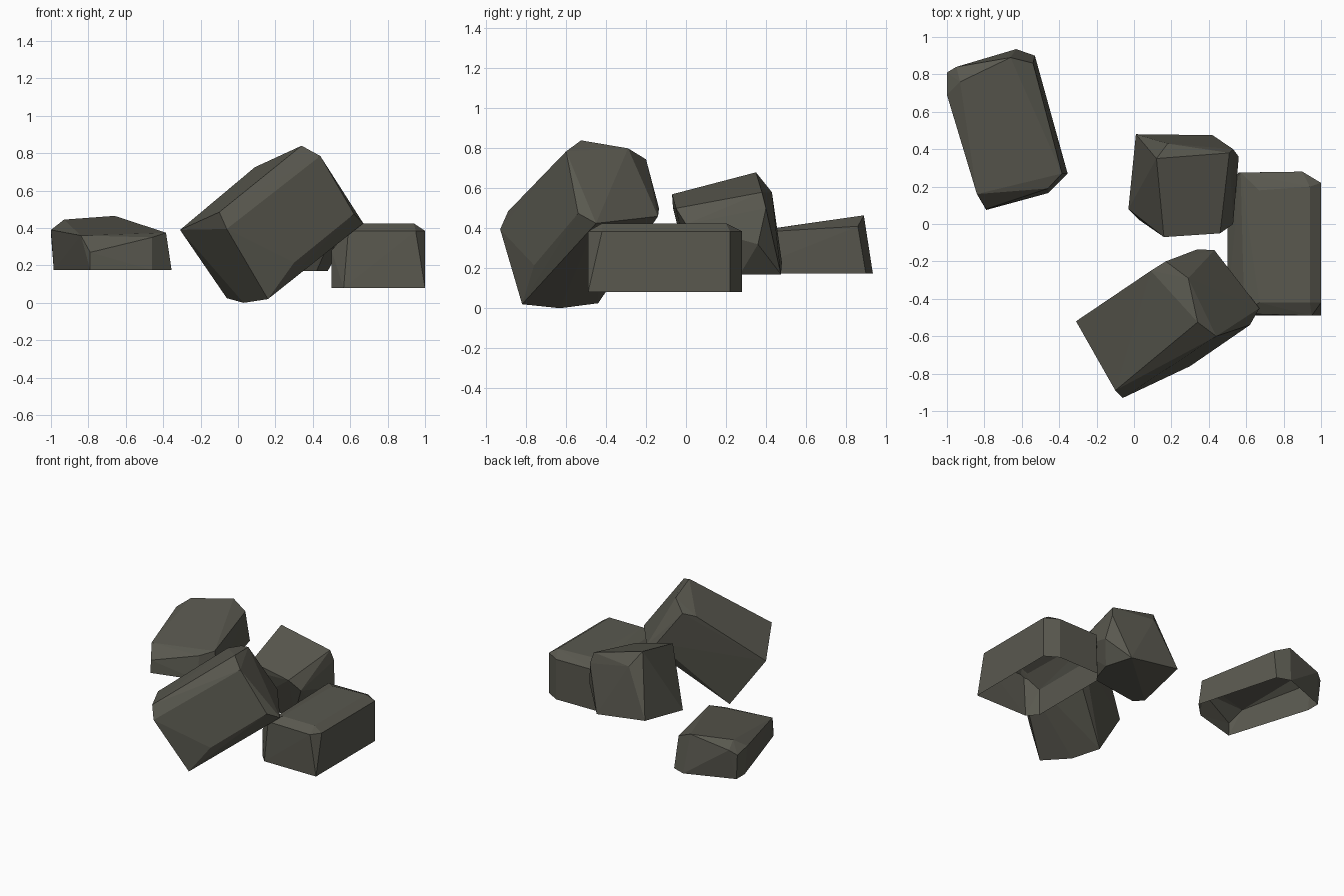
import bpy, bmesh

if "Cube" in bpy.data.objects:
    bpy.data.objects.remove(bpy.data.objects["Cube"])

stone = bpy.data.materials.new("dark olive stone")
stone.diffuse_color = (0.10, 0.098, 0.078, 1)
stone.use_nodes = True
stone.node_tree.nodes["Principled BSDF"].inputs["Base Color"].default_value = stone.diffuse_color


def rock(name, corners, open_base=False):
    """Faceted boulder: convex hull of its corners, optionally without the flat base."""
    bm = bmesh.new()
    for c in corners:
        bm.verts.new(c)
    hull = bmesh.ops.convex_hull(bm, input=bm.verts[:])
    loose = {v for v in hull["geom_interior"] + hull["geom_unused"]
             if isinstance(v, bmesh.types.BMVert)}
    bmesh.ops.delete(bm, geom=list(loose), context='VERTS')
    bmesh.ops.recalc_face_normals(bm, faces=bm.faces[:])
    if open_base:
        base = [f for f in bm.faces if f.normal.z < -0.98]
        bmesh.ops.delete(bm, geom=base, context='FACES')
    bmesh.ops.dissolve_limit(bm, angle_limit=0.03, verts=bm.verts[:], edges=bm.edges[:])
    mesh = bpy.data.meshes.new(name)
    bm.to_mesh(mesh)
    bm.free()
    mesh.materials.append(stone)
    bpy.context.collection.objects.link(bpy.data.objects.new(name, mesh))


def ring(z, *points):
    """Outline of a rock at one height."""
    return [(x, y, z) for x, y in points]


# Large leaning boulder at the front
rock("leaning_boulder", [
    (.34, -.525, .84), (.44, -.60, .785), (.29, -.29, .80), (.09, -.25, .725), (.17, -.20, .745),
    (-.10, -.89, .485), (-.06, -.93, .395), (-.31, -.52, .39),
    (.67, -.45, .425), (.62, -.54, .475), (.43, -.14, .46), (.34, -.135, .50),
    (.30, -.76, .215), (.16, -.82, .02), (.03, -.63, 0), (-.06, -.44, .025)])

# Upright boulder in the middle
rock("middle_boulder",
     ring(.17, (.42, .475), (-.03, .08), (.03, .02), (.48, .27), (.42, .08)) + [
         (.01, .48, .23), (.12, .35, .68), (.18, .43, .58), (.51, .38, .58), (.53, .40, .50),
         (.56, .36, .32), (.16, -.07, .57), (.16, -.065, .50), (.46, -.05, .50), (.53, 0, .42)])

# Long slab on the right, hollow underneath
rock("right_slab",
     ring(.08, (.50, .20), (.56, .275), (.90, .28), (1, .22), (1, -.49), (.565, -.49), (.50, -.42))
     + ring(.28, (.50, .20), (.50, -.42))
     + ring(.385, (.57, .275), (.90, .28), (1, .22), (1, -.42), (.95, -.49), (.59, -.48))
     + ring(.425, (.67, .18), (.94, .20), (.94, -.42), (.67, -.42)), open_base=True)

# Low slab on the left, hollow underneath
rock("left_slab",
     ring(.175, (-.985, .70), (-.985, .80), (-.63, .935), (-.53, .90), (-.355, .27), (-.46, .165), (-.79, .075))
     + [(-1, .69, .39), (-1, .81, .365), (-.95, .84, .40), (-.93, .76, .445), (-.66, .89, .465),
        (-.54, .86, .41), (-.385, .27, .375), (-.46, .19, .35), (-.84, .16, .36), (-.79, .08, .27)],
     open_base=True)
